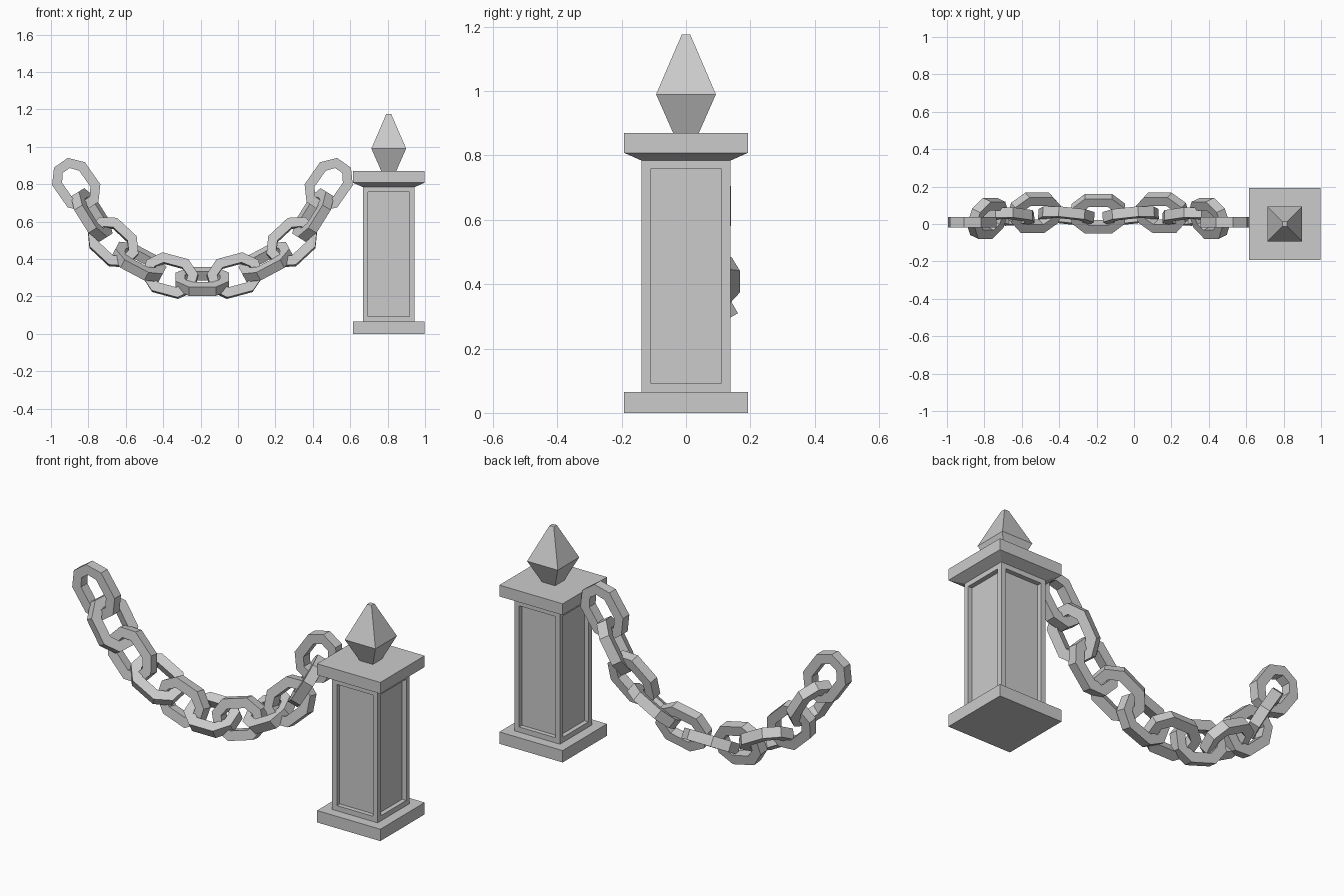
import bpy, bmesh
from math import radians, sin, cos
from mathutils import Vector

if "Cube" in bpy.data.objects:
    bpy.data.objects.remove(bpy.data.objects["Cube"])

PX = 0.806      # post centre x
MID = -0.19     # chain symmetry plane x


def finish(bm, name):
    bmesh.ops.recalc_face_normals(bm, faces=bm.faces[:])
    me = bpy.data.meshes.new(name)
    bm.to_mesh(me)
    bm.free()
    ob = bpy.data.objects.new(name, me)
    bpy.context.collection.objects.link(ob)
    return ob


def square_loft(name, profile, inset=0, depth=0):
    """Stack square sections (half width, z); optionally recess a panel in each side."""
    bm = bmesh.new()
    rings = [[bm.verts.new((PX + h * a, h * b, z)) for a, b in ((-1, -1), (1, -1), (1, 1), (-1, 1))]
             for h, z in profile]
    sides = []
    for lo, hi in zip(rings, rings[1:]):
        for i in range(4):
            j = (i + 1) % 4
            sides.append(bm.faces.new((lo[i], lo[j], hi[j], hi[i])))
    bm.faces.new(rings[0][::-1])
    bm.faces.new(rings[-1])
    if inset:
        bm.normal_update()
        bmesh.ops.inset_individual(bm, faces=sides, thickness=inset)
        for f, v in [(f, f.normal.copy()) for f in sides]:
            ret = bmesh.ops.extrude_discrete_faces(bm, faces=[f])
            bmesh.ops.translate(bm, verts=ret["faces"][0].verts[:], vec=-v * depth)
    return finish(bm, name)


# post
square_loft("post_base", [(0.192, 0), (0.192, 0.065)])
square_loft("post_shaft", [(0.138, 0.065), (0.138, 0.786)], 0.04, 0.025)
square_loft("post_cap", [(0.138, 0.784), (0.192, 0.808), (0.192, 0.87)])
square_loft("post_finial", [(0.04, 0.87), (0.093, 0.99), (0.013, 1.176)])

# link outline: one quarter of an elongated octagon, outer and inner
OUTER = [(0.143, 0.045), (0.072, 0.107)]
INNER = [(0.093, 0.023), (0.052, 0.056)]


def octagon(q):
    (a, b), (c, d) = q
    return [(a, -b), (a, b), (c, d), (-c, d), (-a, b), (-a, -b), (-c, -d), (c, -d)]


def link(name, pos, slope, yaw, roll, side):
    """Chain link on the left half; side=-1 gives its mirror image."""
    s, y, r = radians(slope), radians(yaw), radians(roll)
    t = Vector((cos(s) * cos(y), sin(y), sin(s) * cos(y)))
    n = Vector((-sin(s), 0, cos(s)))
    n = (n - t * n.dot(t)).normalized()
    b = n.cross(t)                       # points to the back
    w = b * cos(r) + n * sin(r)
    h = t.cross(w) * 0.0275
    bm = bmesh.new()
    loops = []
    for q, k in ((OUTER, 1), (OUTER, -1), (INNER, -1), (INNER, 1)):
        ring = []
        for u, v in octagon(q):
            p = Vector(pos) + t * u + w * v + h * k
            p.x = MID + side * (p.x - MID)
            ring.append(bm.verts.new(p))
        loops.append(ring)
    for k in range(4):
        A, B = loops[k], loops[(k + 1) % 4]
        for i in range(8):
            j = (i + 1) % 8
            bm.faces.new((A[i], A[j], B[j], B[i]))
    return finish(bm, name)


# chain: position, slope, yaw, roll (90 = upright link)
LINKS = [
    ((-0.865, 0.01, 0.797), -55, 0, 90),
    ((-0.782, 0.03, 0.635), -58, 0, 22),
    ((-0.668, 0.04, 0.490), -43, -6, 82),
    ((-0.530, 0.06, 0.385), -28, 0, 28),
    ((-0.362, 0.045, 0.311), -15, -6, 82),
    ((MID, 0.055, 0.28), 0, 0, 30),
]
for i, args in enumerate(LINKS):
    link(f"chain_link_left_{i + 1}", *args, 1)
    if i < 5:
        link(f"chain_link_right_{i + 1}", *args, -1)
